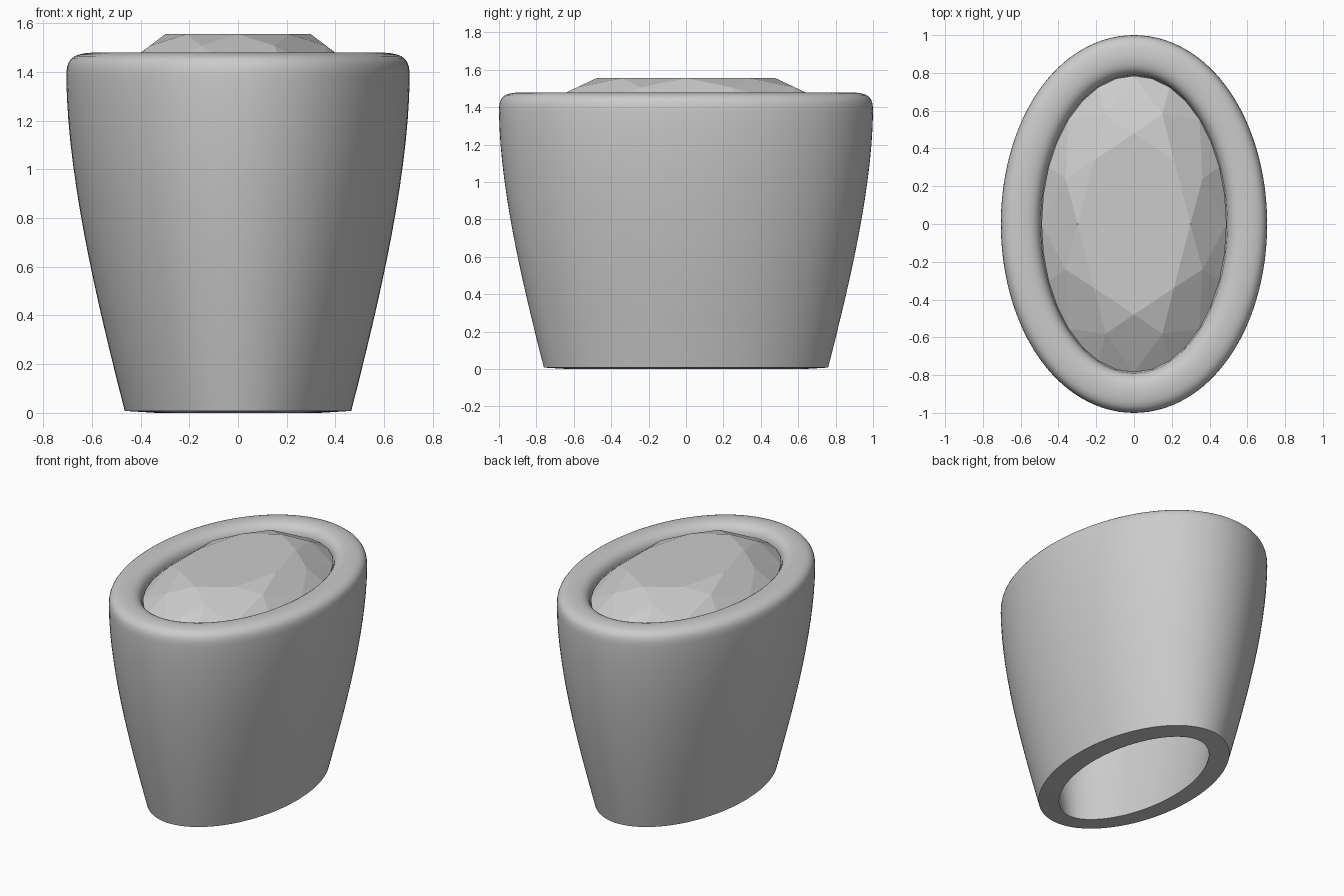
import bpy, bmesh, math
from mathutils import Vector
from mathutils.geometry import interpolate_bezier

if "Cube" in bpy.data.objects:
    bpy.data.objects.remove(bpy.data.objects["Cube"])

GX, GY = 0.49, 0.785      # gem girdle half-sizes
SEG = 128


def oval(angle, offset, z):
    """Point on the girdle ellipse, pushed outwards by offset."""
    c, s = math.cos(angle), math.sin(angle)
    n = Vector((c / GX, s / GY, 0)).normalized()
    return Vector((GX * c, GY * s, z)) + n * offset


def curve(p0, h0, h1, p1, n):
    pts = [Vector((p[0], p[1], 0)) for p in (p0, h0, h1, p1)]
    return [(p.x, p.y) for p in interpolate_bezier(*pts, n)]


def finish(bm, name):
    bmesh.ops.recalc_face_normals(bm, faces=bm.faces)
    mesh = bpy.data.meshes.new(name)
    bm.to_mesh(mesh)
    bm.free()
    ob = bpy.data.objects.new(name, mesh)
    bpy.context.collection.objects.link(ob)
    return ob


# Bezel cup: closed wall section (x half-width, z) swept round the oval
profile = curve((0.465, 0.008), (0.57, 0.42), (0.70, 0.95), (0.705, 1.38), 16)
profile += curve((0.705, 1.38), (0.705, 1.45), (0.685, 1.475), (0.60, 1.479), 9)[1:]
profile += curve((0.60, 1.479), (0.53, 1.479), (0.494, 1.455), (0.492, 1.39), 9)[1:]
profile += curve((0.48, 1.30), (0.46, 0.90), (0.40, 0.40), (0.335, 0.0), 10)

bm = bmesh.new()
rings = [[bm.verts.new(oval(2 * math.pi * i / SEG, r - GX, z)) for i in range(SEG)]
         for r, z in profile]
for a, b in zip(rings, rings[1:] + rings[:1]):
    for i in range(SEG):
        j = (i + 1) % SEG
        bm.faces.new((a[i], a[j], b[j], b[i]))
bezel = finish(bm, "bezel_cup")
bpy.context.view_layer.objects.active = bezel
bezel.select_set(True)
bpy.ops.object.shade_smooth_by_angle(angle=math.radians(35))

# Oval brilliant-cut gem with flat facets
bm = bmesh.new()


def gem_ring(count, radius, z, shift=0.0):
    out = []
    for i in range(count):
        t = 2 * math.pi * (i + shift) / count
        out.append(bm.verts.new((GX * radius * math.cos(t), GY * radius * math.sin(t), z)))
    return out


table = gem_ring(8, 0.61, 1.555)
star = gem_ring(8, 0.80, 1.507, 0.5)
upper = gem_ring(32, 1.0, 1.41)
lower = gem_ring(32, 1.0, 1.39)
pavilion = gem_ring(8, 0.35, 1.10, 0.5)
culet = bm.verts.new((0, 0, 0.96))

bm.faces.new(table)
for i in range(32):
    j = (i + 1) % 32
    bm.faces.new((lower[i], lower[j], upper[j], upper[i]))
for k in range(8):
    n, p = (k + 1) % 8, (k - 1) % 8
    g = [(4 * k + m) % 32 for m in range(5)]
    bm.faces.new((table[k], star[k], table[n]))                   # star facet
    bm.faces.new((table[k], star[p], upper[g[0]], star[k]))       # kite facet
    bm.faces.new((culet, pavilion[k], lower[g[0]], pavilion[p]))  # pavilion main
    for m in (0, 2):                                              # girdle facets
        bm.faces.new([star[k]] + [upper[g[m + q]] for q in range(3)])
        bm.faces.new([pavilion[k]] + [lower[g[m + q]] for q in (2, 1, 0)])
finish(bm, "oval_gem")
